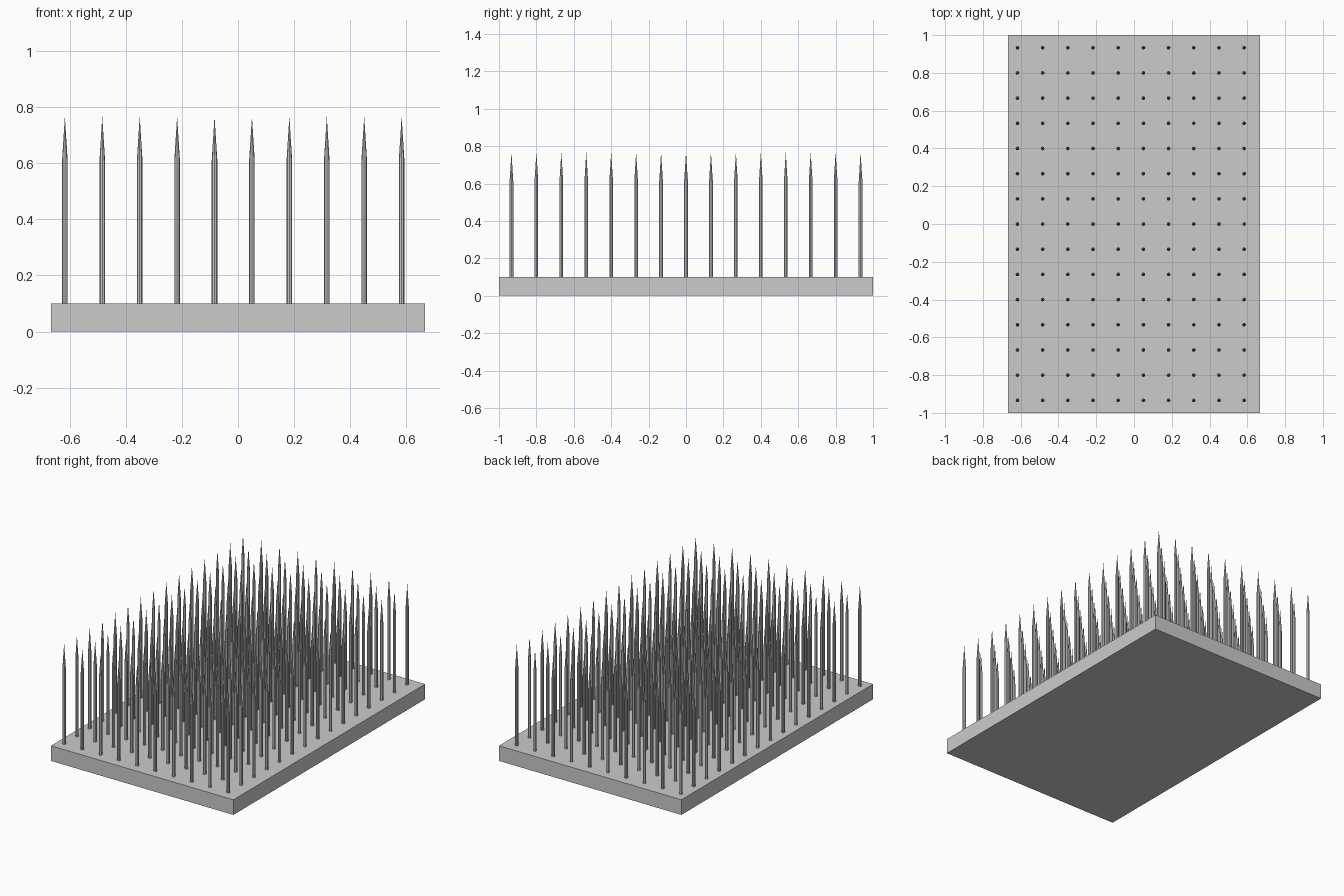
import bpy, bmesh, math

if "Cube" in bpy.data.objects:
    bpy.data.objects.remove(bpy.data.objects["Cube"])

STEP = 2 / 15
COLS, ROWS, SIDES = 10, 15, 8
X0, Y0 = -0.617, -7 * STEP
TOP = 0.1


def finish(bm, name):
    bmesh.ops.recalc_face_normals(bm, faces=bm.faces)
    mesh = bpy.data.meshes.new(name)
    bm.to_mesh(mesh)
    bm.free()
    obj = bpy.data.objects.new(name, mesh)
    bpy.context.collection.objects.link(obj)
    return obj


def ring(bm, x, y, z, r):
    return [bm.verts.new((x + r * math.cos(2 * math.pi * i / SIDES),
                          y + r * math.sin(2 * math.pi * i / SIDES), z))
            for i in range(SIDES)]


def add_spike(bm, x, y):
    low, high = ring(bm, x, y, TOP, 0.01), ring(bm, x, y, 0.61, 0.01)
    tip = bm.verts.new((x, y, 0.767))
    bm.faces.new(low[::-1])
    for i in range(SIDES):
        j = (i + 1) % SIDES
        bm.faces.new((low[i], low[j], high[j], high[i]))
        bm.faces.new((high[i], high[j], tip))


# Flat slab
bm = bmesh.new()
bmesh.ops.create_cube(bm, size=1)
for v in bm.verts:
    v.co = (v.co.x * 4 / 3, v.co.y * 2, (v.co.z + 0.5) * TOP)
finish(bm, "base_slab")

# Grid of pointed rods, one object per row
for row in range(ROWS):
    bm = bmesh.new()
    for col in range(COLS):
        add_spike(bm, X0 + col * STEP, Y0 + row * STEP)
    finish(bm, f"spike_row_{row + 1}")
